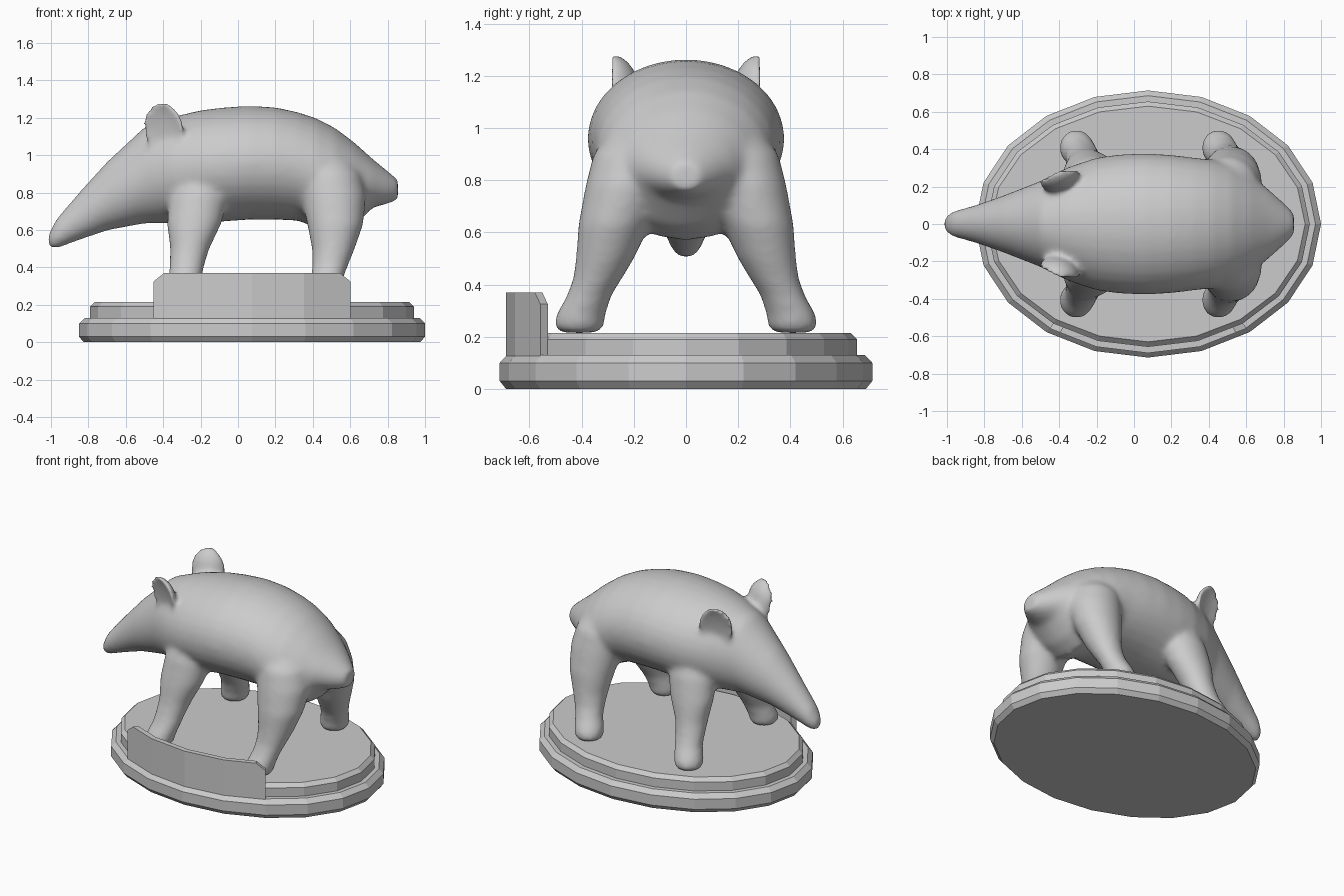
import bpy, bmesh
from math import sin, cos, pi, radians
from mathutils import Matrix, Vector

if "Cube" in bpy.data.objects:
    bpy.data.objects.remove(bpy.data.objects["Cube"])

CX = 0.075          # centre of the oval plinth


def finish(bm, name):
    bmesh.ops.recalc_face_normals(bm, faces=bm.faces)
    me = bpy.data.meshes.new(name)
    bm.to_mesh(me)
    bm.free()
    ob = bpy.data.objects.new(name, me)
    bpy.context.collection.objects.link(ob)
    return ob


def loft(bm, rings, cap=True):
    vr = [[bm.verts.new(p) for p in r] for r in rings]
    n = len(vr[0])
    for a, b in zip(vr, vr[1:]):
        for i in range(n):
            j = (i + 1) % n
            bm.faces.new((a[i], a[j], b[j], b[i]))
    if cap:
        bm.faces.new(vr[0][::-1])
        bm.faces.new(vr[-1])


def oval(rx, ry, z, n=20):
    return [(CX + rx * cos(2 * pi * i / n), ry * sin(2 * pi * i / n), z) for i in range(n)]


def tier(name, rows):
    bm = bmesh.new()
    loft(bm, [oval(rx, ry, z) for rx, ry, z in rows])
    return finish(bm, name)


# Two-step oval plinth
tier("plinth_lower", [(.90, .69, 0), (.925, .714, .03), (.925, .714, .10), (.895, .686, .13)])
tier("plinth_upper", [(.865, .655, .12), (.865, .655, .19), (.84, .63, .215)])

# Curved name plate with clipped upper corners
bm = bmesh.new()
rings = []
for deg, top in ((234, .325), (238, .37), (252, .37), (270, .37), (288, .37), (302, .37), (306, .325)):
    a = radians(deg)
    k = 1.0
    if deg in (238, 302):    # keep the clip on the flat facet
        k = cos(radians(9)) / cos(radians(5))
    ix, iy = CX + .862 * cos(a) * k, .655 * sin(a) * k
    ox, oy = CX + .895 * cos(a) * k, .69 * sin(a) * k
    rings.append([(ix, iy, .125), (ox, oy, .125), (ox, oy, top), (ix, iy, top)])
loft(bm, rings)
finish(bm, "front_plate")

# Animal: overlapping volumes fused into one smooth skin
bm = bmesh.new()
N = 32
ANG = [2 * pi * i / N for i in range(N)]

# Body, head, snout and tail: x, top, bottom, half width
body = [(-1.015, .575, .505, .035), (-.97, .66, .50, .068), (-.85, .80, .545, .10),
        (-.70, .965, .597, .152), (-.5, 1.15, .635, .23), (-.35, 1.205, .635, .305),
        (-.2, 1.24, .635, .355), (-.08, 1.255, .645, .372), (.06, 1.264, .655, .378),
        (.2, 1.256, .655, .37), (.32, 1.23, .65, .355), (.42, 1.197, .61, .345),
        (.52, 1.145, .565, .325), (.62, 1.07, .62, .265), (.72, .98, .72, .185),
        (.80, .915, .74, .115), (.855, .87, .76, .06)]
loft(bm, [[(x, w * cos(a), (t + b) / 2 + (t - b) / 2 * sin(a)) for a in ANG]
          for x, t, b, w in body])

# Legs: x, y, z, radius x, radius y
hind = [(.45, .41, .215, .07, .075), (.45, .41, .24, .09, .096), (.455, .405, .28, .092, .095),
        (.48, .37, .36, .09, .086), (.495, .34, .42, .098, .094), (.51, .31, .50, .115, .112),
        (.52, .275, .63, .15, .138), (.51, .225, .78, .175, .16), (.49, .19, .90, .17, .165),
        (.47, .16, 1.02, .10, .10)]
fore = [(-.31, .41, .215, .07, .075), (-.31, .41, .24, .09, .096), (-.305, .405, .28, .092, .095),
        (-.28, .37, .36, .09, .086), (-.272, .34, .42, .095, .092), (-.258, .305, .50, .105, .105),
        (-.235, .27, .63, .145, .12), (-.21, .22, .78, .16, .14), (-.19, .18, .92, .12, .13)]
for s in (1, -1):
    for leg in (hind, fore):
        loft(bm, [[(x + rx * cos(a), s * (y + ry * sin(a)), z) for a in ANG]
                  for x, y, z, rx, ry in leg])
    # Cupped ear
    ear = bmesh.ops.create_uvsphere(bm, u_segments=24, v_segments=16, radius=1)["verts"]
    m = (Matrix.Translation((-.405, .262, 1.145)) @ Matrix.Rotation(radians(18), 4, 'Z')
         @ Matrix.Rotation(radians(-12), 4, 'X'))
    for v in ear:
        p = v.co.copy()
        if p.y > 0:
            p.y *= -.3
        p = m @ Vector((p.x * .115, p.y * .085, p.z * .14))
        v.co = (p.x, s * p.y, p.z)

animal = finish(bm, "animal_body")
rm = animal.modifiers.new("fuse", 'REMESH')
rm.mode = 'VOXEL'
rm.voxel_size = .015
rm.use_smooth_shade = True
sm = animal.modifiers.new("soften", 'SMOOTH')
sm.factor = .5
sm.iterations = 16
